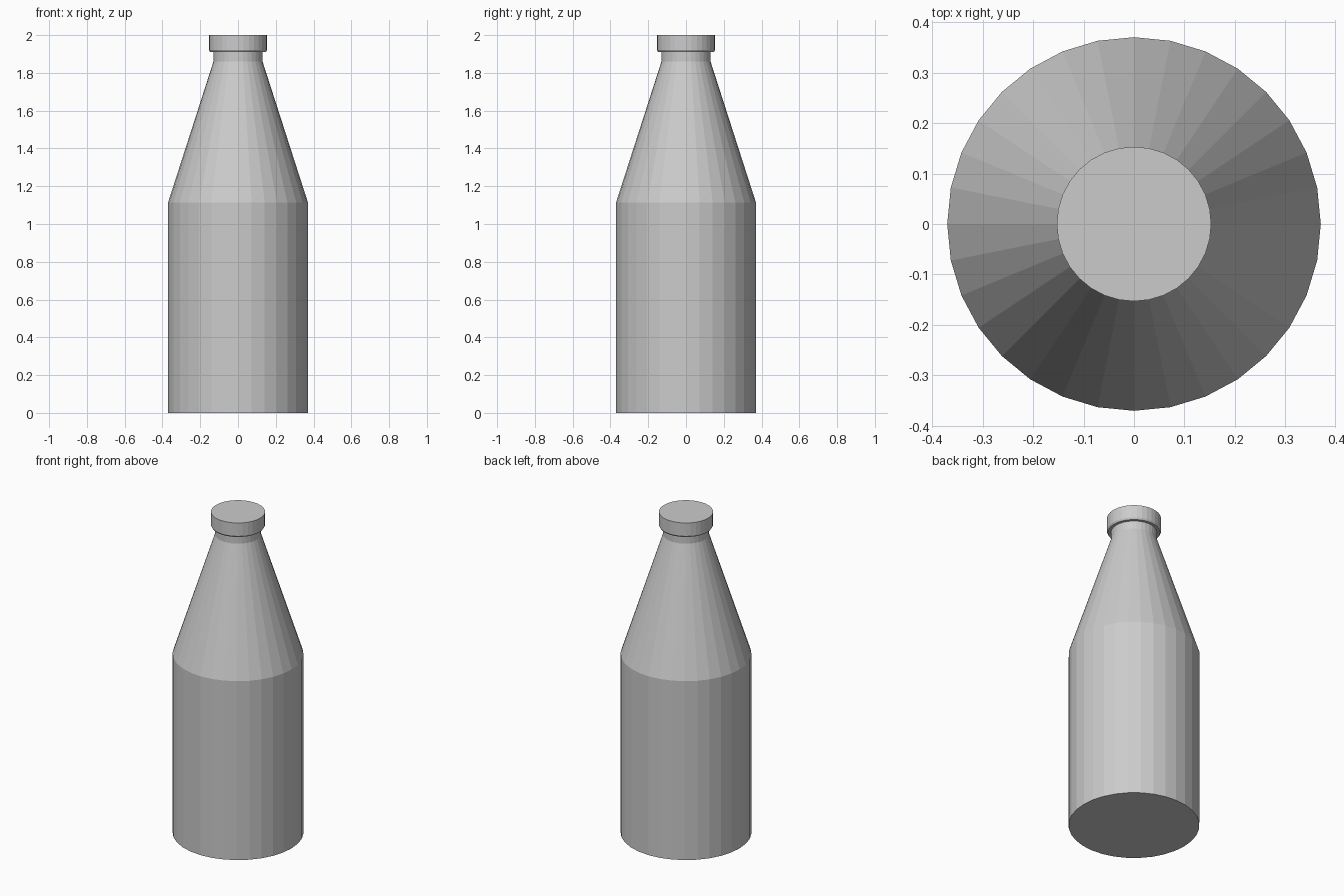
import bpy, bmesh
from math import cos, sin, tau

if "Cube" in bpy.data.objects:
    bpy.data.objects.remove(bpy.data.objects["Cube"])

SIDES = 32


def lathe(name, profile):
    """Closed solid of revolution from (radius, height) points."""
    bm = bmesh.new()
    rings = [[bm.verts.new((r * cos(tau * i / SIDES), r * sin(tau * i / SIDES), z))
              for i in range(SIDES)] for r, z in profile]
    for low, high in zip(rings, rings[1:]):
        for i in range(SIDES):
            j = (i + 1) % SIDES
            bm.faces.new((low[i], low[j], high[j], high[i]))
    bm.faces.new(rings[0][::-1])
    bm.faces.new(rings[-1])
    mesh = bpy.data.meshes.new(name)
    bm.to_mesh(mesh)
    bm.free()
    obj = bpy.data.objects.new(name, mesh)
    bpy.context.collection.objects.link(obj)
    return obj


# Body, sloping shoulder, short neck and capped lip in one profile
lathe("bottle", [
    (0.37, 0.0), (0.37, 1.115),      # straight body
    (0.13, 1.86), (0.13, 1.91),      # shoulder and neck
    (0.147, 1.91), (0.153, 1.92),    # underside of the lip
    (0.153, 2.0),                    # lip and flat top
])
